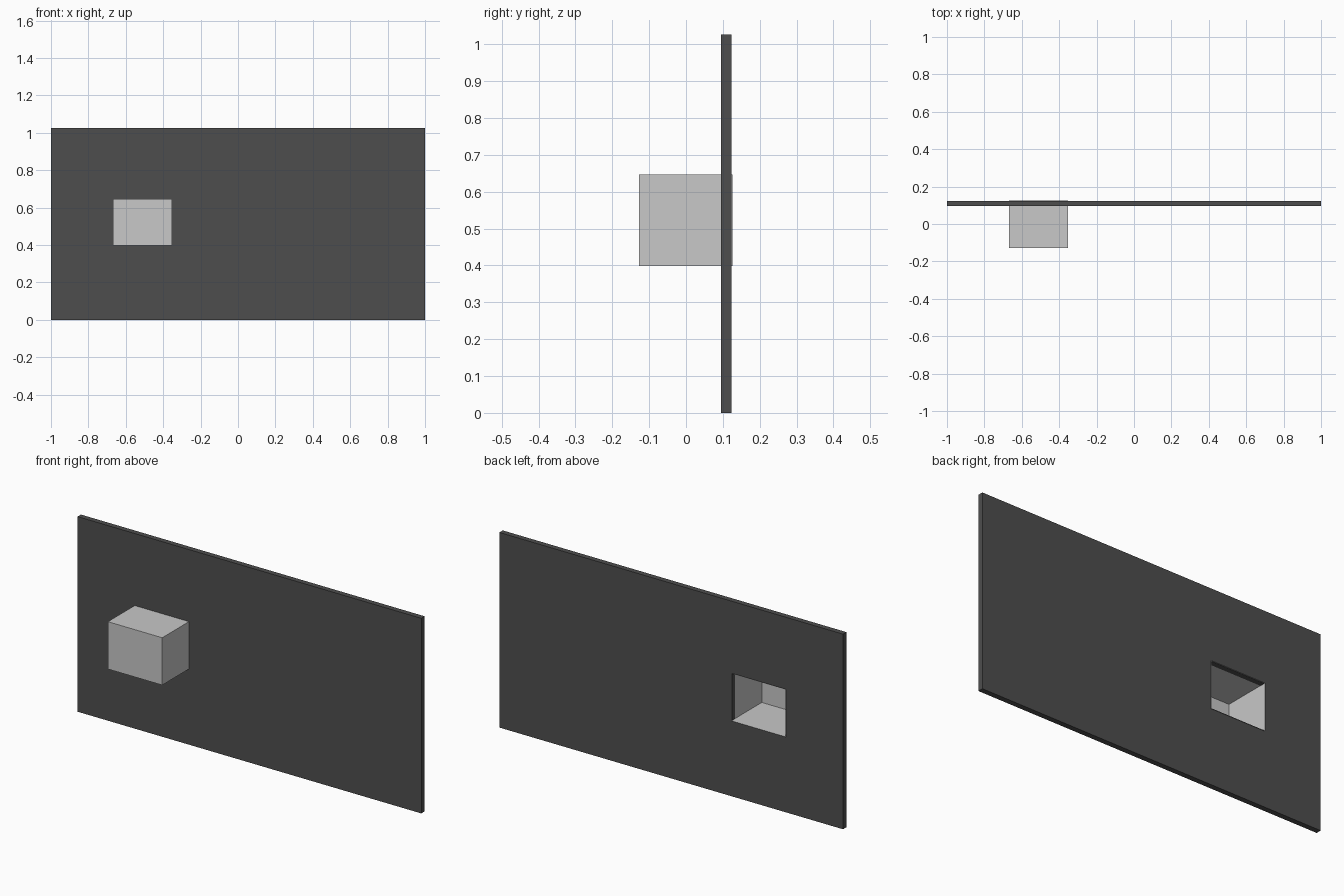
import bpy, bmesh

if "Cube" in bpy.data.objects:
    bpy.data.objects.remove(bpy.data.objects["Cube"])


def material(name, v):
    m = bpy.data.materials.new(name)
    m.diffuse_color = (v, v, v, 1)
    m.use_nodes = True
    m.node_tree.nodes["Principled BSDF"].inputs["Base Color"].default_value = m.diffuse_color
    return m


def new_object(name, bm, mat):
    me = bpy.data.meshes.new(name)
    bm.to_mesh(me)
    bm.free()
    me.materials.append(mat)
    ob = bpy.data.objects.new(name, me)
    bpy.context.collection.objects.link(ob)
    return ob


def box_mesh(x0, x1, y0, y1, z0, z1):
    bm = bmesh.new()
    bmesh.ops.create_cube(bm, size=1)
    for v in bm.verts:
        v.co = (x1 if v.co.x > 0 else x0,
                y1 if v.co.y > 0 else y0,
                z1 if v.co.z > 0 else z0)
    return bm


dark = material("dark_grey", 0.076)
light = material("light_grey", 0.578)

X0, X1, Z0, Z1 = -0.668, -0.352, 0.398, 0.647   # niche outline
PY0, PY1 = 0.095, 0.123                         # panel front and back
E = 0.001                                       # hole offset, avoids coincident faces

# wall panel with a rectangular opening: a 3 x 3 grid of quads minus the centre
xs = [-1, X0 - E, X1 - E, 1]
zs = [0, Z0 - E, Z1 - E, 1.026]
bm = bmesh.new()
grid = [[bm.verts.new((x, PY0, z)) for z in zs] for x in xs]
for i in range(3):
    for j in range(3):
        if (i, j) != (1, 1):
            bm.faces.new((grid[i][j], grid[i + 1][j],
                          grid[i + 1][j + 1], grid[i][j + 1]))
ext = bmesh.ops.extrude_face_region(bm, geom=bm.faces[:], use_keep_orig=True)
for v in ext["geom"]:
    if isinstance(v, bmesh.types.BMVert):
        v.co.y = PY1
bmesh.ops.recalc_face_normals(bm, faces=bm.faces[:])
new_object("wall_panel", bm, dark)

# thin-walled niche box, open at the back
bm = box_mesh(X0, X1, -0.127, 0.126, Z0, Z1)
back = [f for f in bm.faces if f.calc_center_median().y > 0.12]
bmesh.ops.delete(bm, geom=back, context='FACES')
new_object("niche_box", bm, light)
